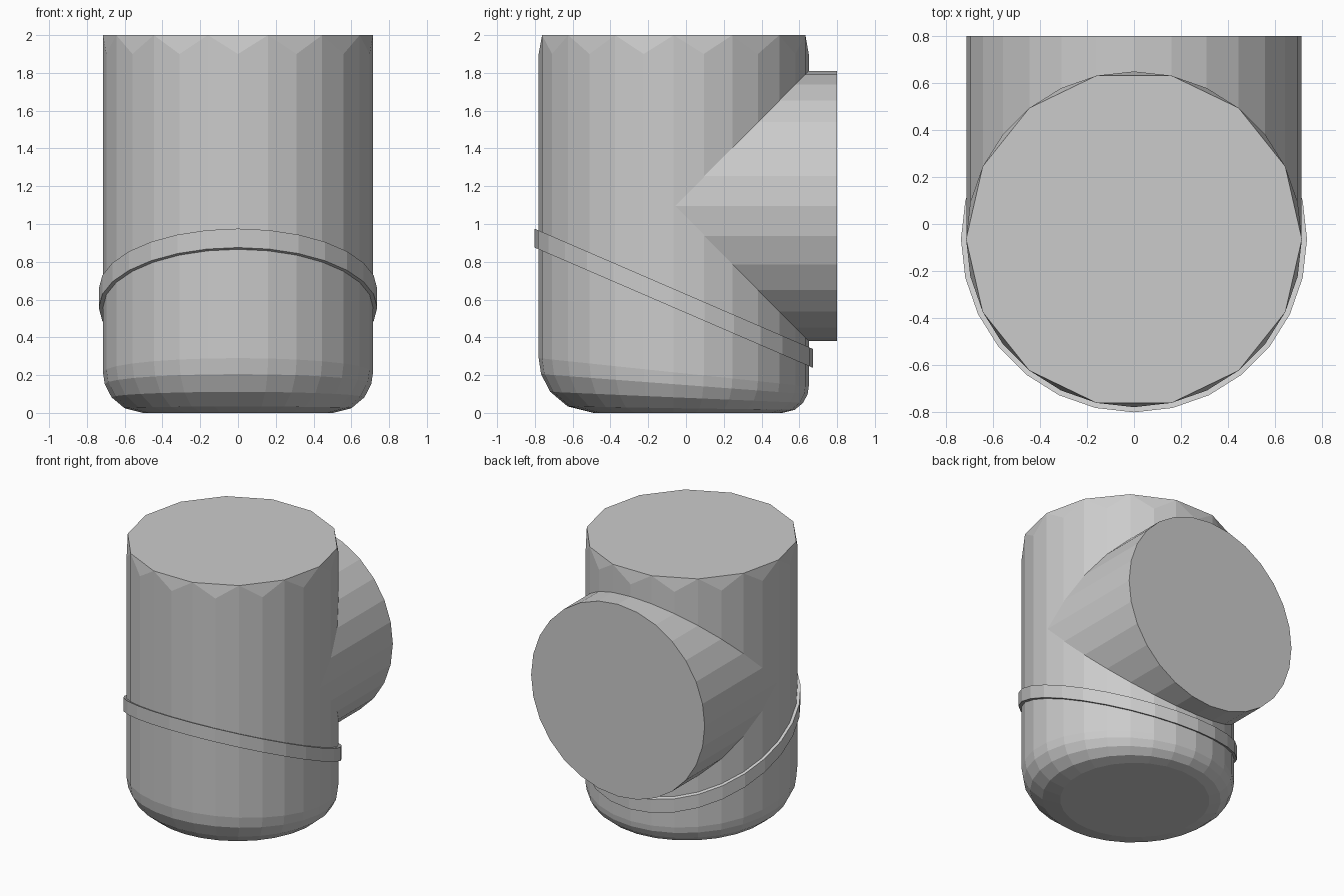
import bpy, bmesh, math
from mathutils import Matrix

if "Cube" in bpy.data.objects:
    bpy.data.objects.remove(bpy.data.objects["Cube"])

N = 28          # sides of all round parts
R = 0.715       # pipe radius
CY = -0.065     # y of the upright axis
CZ = 1.095      # z of the side branch axis
ANG = [2 * math.pi * i / N for i in range(N)]


def finish(bm, name):
    bmesh.ops.recalc_face_normals(bm, faces=bm.faces)
    mesh = bpy.data.meshes.new(name)
    bm.to_mesh(mesh)
    bm.free()
    obj = bpy.data.objects.new(name, mesh)
    bpy.context.collection.objects.link(obj)
    return obj


def bridge(bm, a, b):
    for i in range(N):
        j = (i + 1) % N
        bm.faces.new((a[i], a[j], b[j], b[i]))


# upright body: rounded bottom edge, wider in front than at the back
bm = bmesh.new()
rings = []
for deg in (90, 62, 38, 17, 0):
    a = math.radians(deg)
    ring = []
    for t in ANG:
        f = 0.215 - 0.075 * math.sin(t)
        d = R - f * (1 - math.cos(a))
        ring.append(bm.verts.new((d * math.cos(t), CY + d * math.sin(t), f * (1 - math.sin(a)))))
    rings.append(ring)
rings.append([bm.verts.new((R * math.cos(t), CY + R * math.sin(t), 1.9)) for t in ANG])
for a, b in zip(rings, rings[1:]):
    bridge(bm, a, b)
bm.faces.new(rings[0])

# coarser flat top with half as many sides
top = [bm.verts.new((R * math.cos(t), CY + R * math.sin(t), 2.0)) for t in ANG[::2]]
low = rings[-1]
for i in range(N // 2):
    k = (i + 1) % (N // 2)
    p, q, r = low[2 * i], low[2 * i + 1], low[2 * k]
    bm.faces.new((p, q, top[i]))
    bm.faces.new((q, top[k], top[i]))
    bm.faces.new((q, r, top[k]))
bm.faces.new(top)
body = finish(bm, "pipe_body")

# side branch leaving towards the back
length = 0.8 - CY
bm = bmesh.new()
bmesh.ops.create_cone(
    bm, cap_ends=True, segments=N, radius1=R - 0.001, radius2=R - 0.001, depth=length,
    matrix=Matrix.Translation((0, CY + length / 2, CZ)) @ Matrix.Rotation(math.radians(90), 4, 'X'))
branch = finish(bm, "branch_cutter")
branch.hide_render = True

# join the branch to the body
mod = body.modifiers.new("join", 'BOOLEAN')
mod.operation = 'UNION'
mod.solver = 'EXACT'
mod.object = branch
bpy.context.view_layer.objects.active = body
bpy.ops.object.modifier_apply(modifier=mod.name)
bpy.data.objects.remove(branch)

# slanted band around the body
bm = bmesh.new()
loops = []
for rad, dz in ((0.737, -0.05), (0.737, 0.05), (0.69, 0.05), (0.69, -0.05)):
    loops.append([bm.verts.new((rad * math.cos(t), CY + rad * math.sin(t),
                                0.607 - 0.432 * rad * math.sin(t) + dz)) for t in ANG])
for i in range(4):
    bridge(bm, loops[i], loops[(i + 1) % 4])
finish(bm, "slanted_band")
